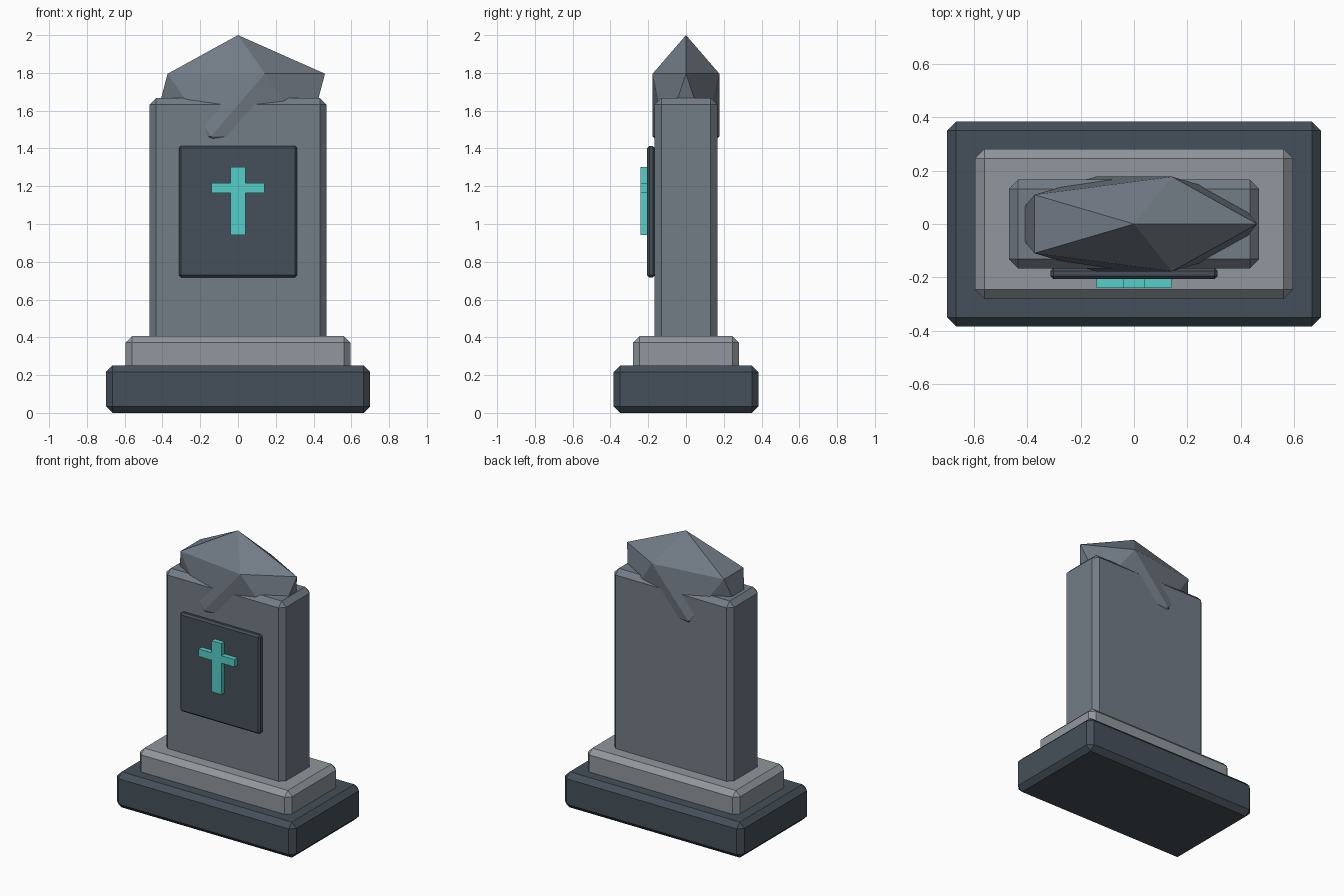
import bpy, bmesh
from mathutils import Matrix

if "Cube" in bpy.data.objects:
    bpy.data.objects.remove(bpy.data.objects["Cube"])


def material(name, rgb):
    m = bpy.data.materials.new(name)
    m.diffuse_color = (*rgb, 1)
    m.use_nodes = True
    m.node_tree.nodes["Principled BSDF"].inputs["Base Color"].default_value = m.diffuse_color
    return m


def finish(name, bm, mat):
    bmesh.ops.recalc_face_normals(bm, faces=bm.faces)
    me = bpy.data.meshes.new(name)
    bm.to_mesh(me)
    bm.free()
    me.materials.append(mat)
    ob = bpy.data.objects.new(name, me)
    bpy.context.collection.objects.link(ob)
    return ob


def block(name, lo, hi, bevel, mat):
    """Chamfered box spanning the corners lo..hi."""
    bm = bmesh.new()
    size = [h - l for l, h in zip(lo, hi)]
    mid = [(h + l) / 2 for l, h in zip(lo, hi)]
    bmesh.ops.create_cube(bm, size=1, matrix=Matrix.Translation(mid) @ Matrix.Diagonal((*size, 1)))
    ob = finish(name, bm, mat)
    mod = ob.modifiers.new("chamfer", 'BEVEL')
    mod.width = bevel
    mod.segments = 1
    return ob


dark = material("dark_stone", (0.06, 0.08, 0.10))
pale = material("pale_stone", (0.28, 0.31, 0.34))
stone = material("stone", (0.17, 0.20, 0.24))
teal = material("teal", (0.09, 0.62, 0.58))

# Stepped base and upright slab, each sunk slightly into the one below
block("base", (-0.70, -0.384, 0), (0.70, 0.384, 0.251), 0.035, dark)
block("step", (-0.595, -0.28, 0.21), (0.595, 0.28, 0.407), 0.035, pale)
block("slab", (-0.468, -0.166, 0.36), (0.468, 0.166, 1.667), 0.035, stone)

# Front plaque
block("plaque", (-0.313, -0.206, 0.717), (0.313, -0.164, 1.414), 0.012, dark)

# Rough cap stone: stretched icosahedron embedded in the slab
bm = bmesh.new()
bmesh.ops.create_icosphere(bm, subdivisions=1, radius=1,
                           matrix=Matrix.Translation((0, 0, 1.63)) @ Matrix.Diagonal((0.515, 0.208, 0.37, 1)))
finish("cap_stone", bm, stone)

# Cross emblem: half outline mirrored, then extruded
half = [(0.039, 0.942), (0.039, 1.164), (0.14, 1.164), (0.14, 1.217), (0.039, 1.217), (0.039, 1.302)]
outline = half + [(-x, z) for x, z in reversed(half)]
bm = bmesh.new()
face = bm.faces.new([bm.verts.new((x, -0.203, z)) for x, z in outline])
ext = bmesh.ops.extrude_face_region(bm, geom=[face], use_keep_orig=True)
bmesh.ops.translate(bm, vec=(0, -0.037, 0),
                    verts=[v for v in ext["geom"] if isinstance(v, bmesh.types.BMVert)])
finish("cross_emblem", bm, teal)
